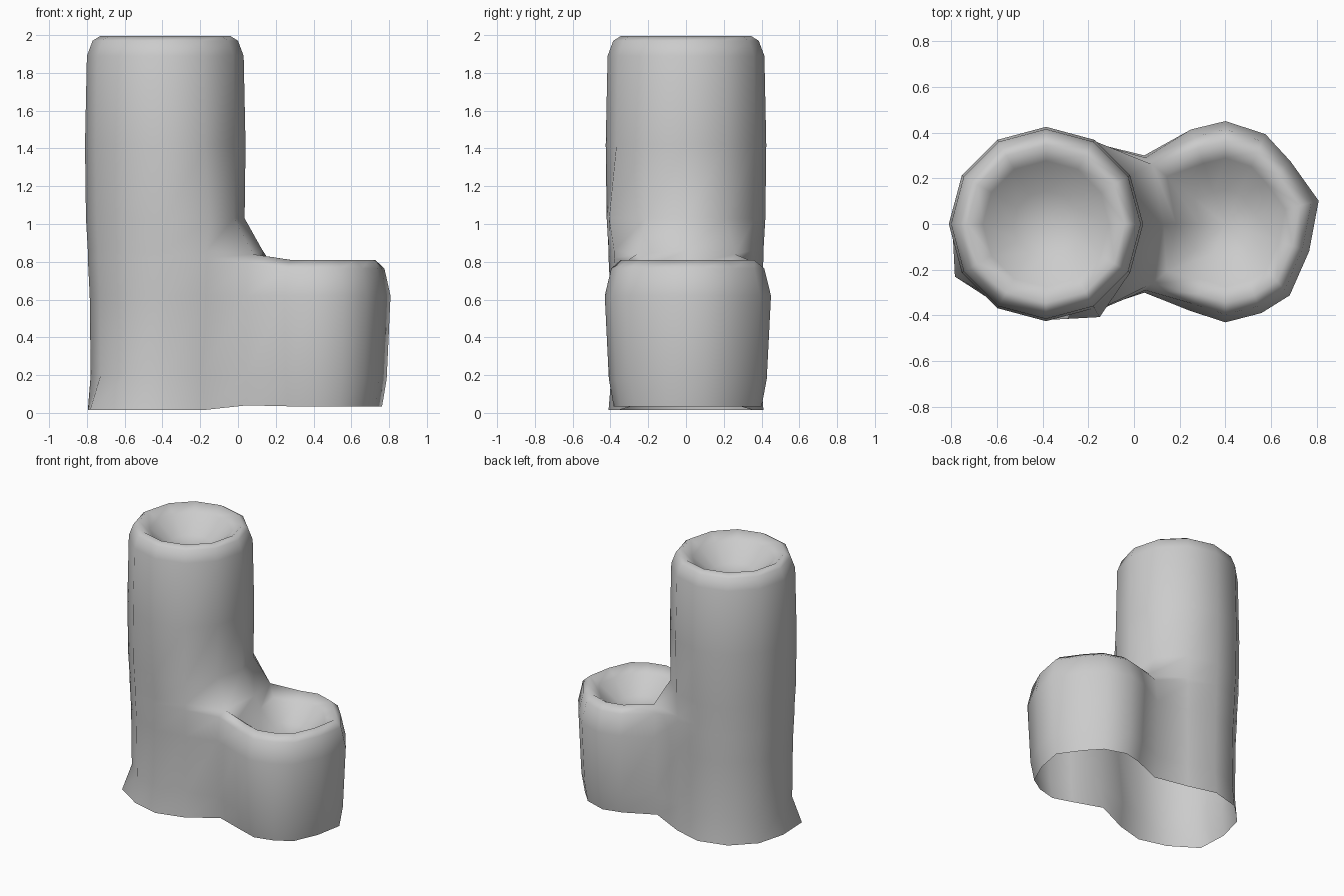
import bpy, bmesh
from math import radians, cos, sin

if "Cube" in bpy.data.objects:
    bpy.data.objects.remove(bpy.data.objects["Cube"])

bm = bmesh.new()
TX, SX = -0.385, 0.40                    # axes of the tall and short tubes
TALL = [60, 90, 120, 150, 180, 210, 240, 270, 300]
SHORT = [(-112, .41), (-90, .43), (-68, .42), (-48, .42), (-18, .385),
         (14, .42), (44, .395), (66, .43), (90, .45), (110, .44)]


def polar(cx, r, deg, z):
    return bm.verts.new((cx + r * cos(radians(deg)), r * sin(radians(deg)), z))


def bridge(a, b):
    n = len(a)
    for i in range(n):
        bm.faces.new((a[i], a[(i + 1) % n], b[(i + 1) % n], b[i]))


def bowl(rim, cx, steps, bottom):
    """Sink a rounded hollow inside a rim: steps are (radius factor, z)."""
    base, last = list(rim), rim
    for f, z in steps:
        ring = [bm.verts.new((cx + (v.co.x - cx) * f, v.co.y * f,
                              z + (v.co.z - base[0].co.z) * f * .5)) for v in base]
        bridge(last, ring)
        last = ring
    c = bm.verts.new((cx, 0, bottom))
    for i in range(len(last)):
        bm.faces.new((last[i], last[(i + 1) % len(last)], c))


# Joined lower body: figure-eight sections, open underneath
# (tall z, tall radius, short z, short scale, neck x, neck y, neck z)
sections = [(.015, .41, .035, .89, .045, .27, .04),
            (.20, .395, .18, .95, .045, .29, .20),
            (.62, .40, .62, 1.0, .045, .30, .62),
            (.82, .41, .765, .92, .05, .29, .79),
            (.86, .41, .81, .80, .08, .26, .84)]
prev = None
for k, (tz, tr, sz, ss, nx, ny, nz) in enumerate(sections):
    tall = [polar(TX, tr + (.05 if k == 0 and a == 210 else 0)
                  + (.03 if k > 1 and a == 300 else 0), a, tz) for a in TALL]
    n0 = bm.verts.new((nx, -ny, nz))
    short = [polar(SX, r * ss, a, sz) for a, r in SHORT]
    n1 = bm.verts.new((nx, ny, nz))
    ring = tall + [n0] + short + [n1]
    if prev:
        bridge(prev, ring)
    prev = ring

# Upper part of the tall tube
tube = []
for z, r in [(1.03, .42), (1.42, .425), (1.89, .415), (1.97, .385), (1.995, .345)]:
    tube.append([polar(TX, r + (.05 if z < 1.1 and a == 300 else 0), a, z)
                 for a in TALL + [330, 0, 30]])
for a, b in zip(tube, tube[1:]):
    bridge(a, b)

# Shoulder between the tubes, with a saddle sloping into the short bowl
low = tube[0]
saddle = bm.verts.new((.13, 0, .86))
for i in range(8):
    bm.faces.new((tall[i], tall[i + 1], low[i + 1], low[i]))
bm.faces.new((tall[8], n0, low[9], low[8]))
bm.faces.new((n1, tall[0], low[0], low[11]))
bm.faces.new((n0, saddle, low[10], low[9]))
bm.faces.new((saddle, n1, low[11], low[10]))

# Hollow tops
bowl(short + [n1, saddle, n0], SX, [(.8, .76), (.42, .655)], .635)
bowl(tube[-1], TX, [(.8, 1.945), (.42, 1.84)], 1.82)

bmesh.ops.recalc_face_normals(bm, faces=bm.faces)
mesh = bpy.data.meshes.new("twin_tube_body")
bm.to_mesh(mesh)
bm.free()
body = bpy.data.objects.new("twin_tube_body", mesh)
bpy.context.collection.objects.link(body)
bpy.context.view_layer.objects.active = body
body.select_set(True)
bpy.ops.object.shade_smooth()
